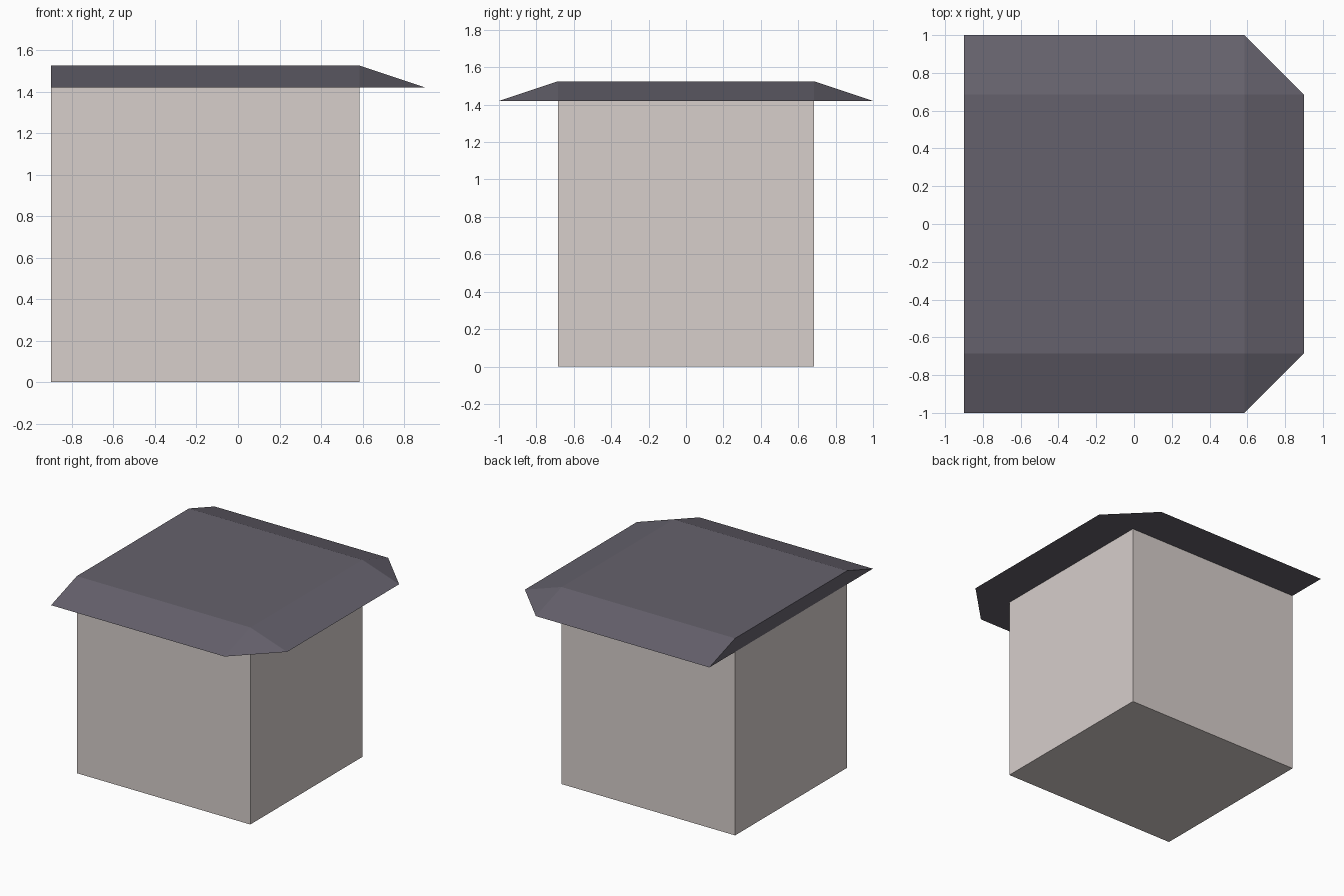
import bpy, bmesh

if "Cube" in bpy.data.objects:
    bpy.data.objects.remove(bpy.data.objects["Cube"])

LEFT, WALL_X, EAVE_X = -0.9, 0.585, 0.9
WALL_Y, EAVE_Y = 0.685, 1.0
EAVE_Z, TOP_Z = 1.42, 1.525


def material(name, color):
    m = bpy.data.materials.new(name)
    m.diffuse_color = (*color, 1)
    m.use_nodes = True
    m.node_tree.nodes["Principled BSDF"].inputs["Base Color"].default_value = m.diffuse_color
    return m


def loft(name, lower, upper, mat):
    """Closed flat-shaded solid from (outline, z) pairs; outlines may collapse at corners."""
    bm = bmesh.new()
    for outline, z in (lower, upper):
        for x, y in outline:
            bm.verts.new((x, y, z))
    bmesh.ops.convex_hull(bm, input=bm.verts)
    bmesh.ops.dissolve_limit(bm, angle_limit=0.01, verts=bm.verts, edges=bm.edges)
    bmesh.ops.recalc_face_normals(bm, faces=bm.faces)
    me = bpy.data.meshes.new(name)
    bm.to_mesh(me)
    bm.free()
    me.materials.append(mat)
    ob = bpy.data.objects.new(name, me)
    bpy.context.collection.objects.link(ob)
    return ob


wall_plan = [(LEFT, -WALL_Y), (WALL_X, -WALL_Y), (WALL_X, WALL_Y), (LEFT, WALL_Y)]
eave_plan = [(LEFT, -EAVE_Y), (WALL_X, -EAVE_Y), (EAVE_X, -WALL_Y),
             (EAVE_X, WALL_Y), (WALL_X, EAVE_Y), (LEFT, EAVE_Y)]

# Wall block
loft("walls", (wall_plan, 0), (wall_plan, EAVE_Z), material("plaster", (0.68, 0.62, 0.60)))

# Roof slab with sloped eaves on three sides, cut off flush at the left
loft("roof", (eave_plan, EAVE_Z), (wall_plan, TOP_Z), material("slate", (0.13, 0.12, 0.15)))
